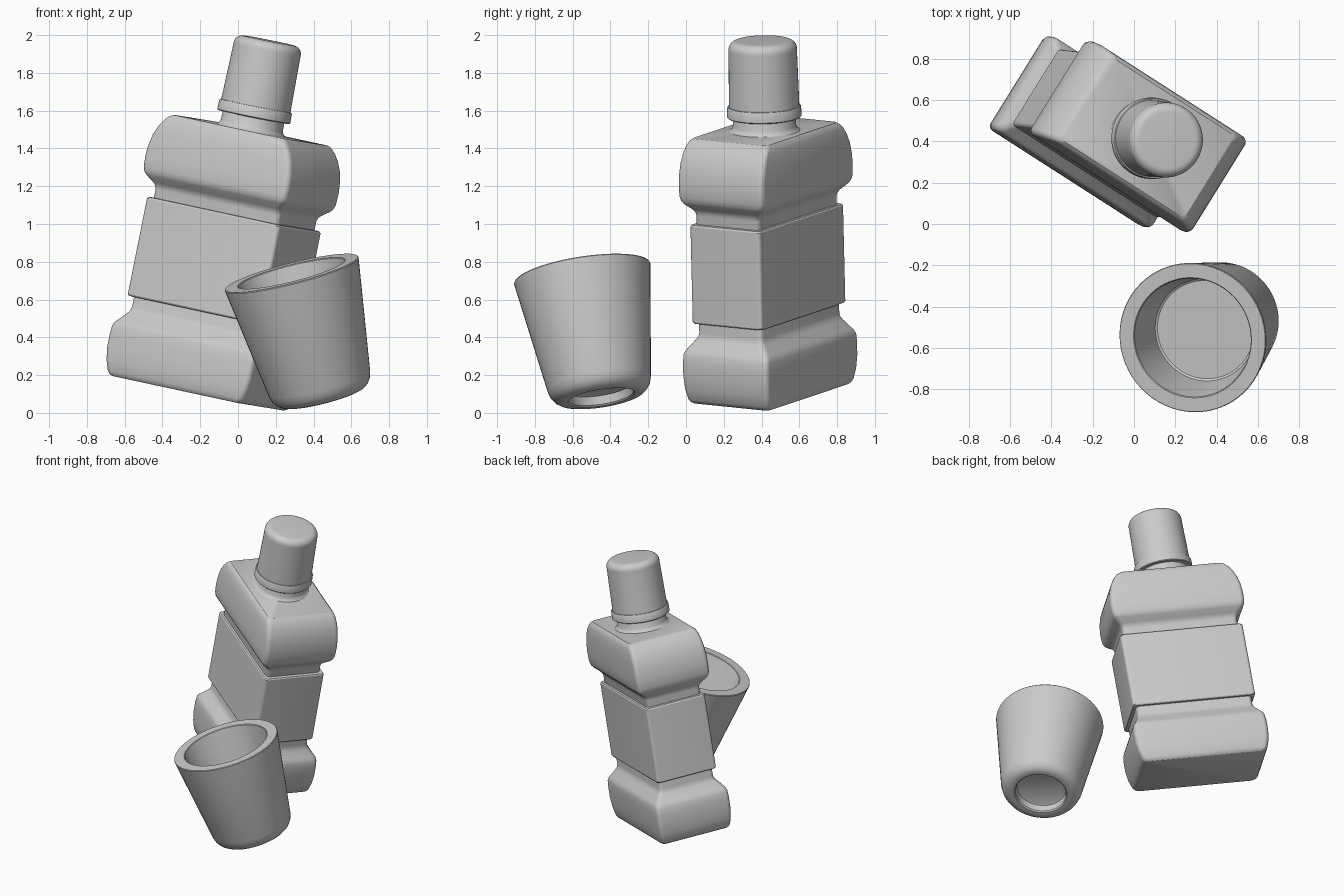
import bpy, bmesh, math
from mathutils import Vector, Matrix

if "Cube" in bpy.data.objects:
    bpy.data.objects.remove(bpy.data.objects["Cube"])


def frame(origin, axis, side):
    """Local frame: z along axis, x close to side."""
    w = Vector(axis).normalized()
    u = Vector(side)
    u = (u - w * u.dot(w)).normalized()
    v = w.cross(u)
    m = Matrix((u, v, w)).transposed().to_4x4()
    m.translation = origin
    return m


def loft(name, rings, matrix, angle=32):
    """Skin a stack of equal-count rings and cap both ends."""
    bm = bmesh.new()
    loops = [[bm.verts.new(p) for p in ring] for ring in rings]
    n = len(loops[0])
    for a, b in zip(loops, loops[1:]):
        for i in range(n):
            j = (i + 1) % n
            bm.faces.new((a[i], a[j], b[j], b[i]))
    bm.faces.new(loops[0][::-1])
    bm.faces.new(loops[-1])
    bmesh.ops.recalc_face_normals(bm, faces=bm.faces)
    me = bpy.data.meshes.new(name)
    bm.to_mesh(me)
    bm.free()
    ob = bpy.data.objects.new(name, me)
    ob.matrix_world = matrix
    bpy.context.collection.objects.link(ob)
    bpy.ops.object.select_all(action='DESELECT')
    ob.select_set(True)
    bpy.context.view_layer.objects.active = ob
    bpy.ops.object.shade_smooth_by_angle(angle=math.radians(angle))
    return ob


def rect_ring(h, a, b, r=0.03, seg=6):
    """Rounded rectangle with half sizes a, b at height h."""
    pts = []
    for k, (sx, sy) in enumerate(((1, 1), (-1, 1), (-1, -1), (1, -1))):
        for i in range(seg + 1):
            t = math.pi / 2 * (k + i / seg)
            pts.append((sx * (a - r) + r * math.cos(t), sy * (b - r) + r * math.sin(t), h))
    return pts


def circle_ring(h, r, n=64):
    return [(r * math.cos(2 * math.pi * i / n), r * math.sin(2 * math.pi * i / n), h) for i in range(n)]


bottle = frame((-0.21, 0.45, 0.104), (0.2, -0.024, 1), (0.84, -0.54, -0.187))
cup = frame((0.283, -0.55, 0.74), (-0.253, -0.155, 1), (1, 0, 0))

# Bottle body: waisted block, (height, half width, half depth)
body = [(0, .41, .24), (.008, .424, .249), (.025, .436, .256), (.08, .452, .264),
        (.15, .461, .268), (.22, .461, .268), (.265, .456, .267), (.285, .448, .261),
        (.30, .436, .25), (.345, .409, .215), (.36, .402, .205), (.38, .40, .20),
        (1.015, .40, .20), (1.035, .404, .206), (1.05, .414, .218), (1.08, .443, .25),
        (1.095, .452, .26), (1.12, .459, .266), (1.18, .461, .268), (1.24, .456, .267),
        (1.30, .442, .265), (1.35, .42, .261), (1.385, .397, .255), (1.408, .375, .248),
        (1.42, .358, .235)]
loft("bottle_body", [rect_ring(*p) for p in body], bottle)

# Label panel around the waist
label = [(.432, .41, .205), (.434, .42, .214), (.442, .425, .219),
         (.958, .425, .219), (.966, .42, .214), (.968, .41, .205)]
loft("label_panel", [rect_ring(*p, r=.02) for p in label], bottle)

# Neck with a flared foot
neck = [(1.40, .19), (1.42, .187), (1.43, .175), (1.445, .167), (1.56, .165)]
loft("bottle_neck", [circle_ring(*p) for p in neck], bottle)

# Tamper ring and cap
ring = [(1.492, .17), (1.492, .192), (1.497, .197), (1.545, .196), (1.552, .192), (1.554, .18)]
loft("cap_ring", [circle_ring(*p) for p in ring], bottle)
cap = [(1.54, .187), (1.85, .181)]
cap += [(1.86 + .045 * math.sin(t), .136 + .045 * math.cos(t))
        for t in (math.pi / 16 * i for i in range(9))]
loft("cap", [circle_ring(*p) for p in cap], bottle)

# Measuring cup: recess under the base, outer wall, rim, inner wall, floor
profile = [(-.63, .155), (-.635, .165), (-.68, .172), (-.688, .18), (-.69, .205),
           (-.684, .228), (-.668, .25), (-.645, .266), (-.61, .277),
           (-.005, .365), (0, .362), (0, .294), (-.004, .29), (-.255, .25), (-.262, .24)]
loft("measuring_cup", [circle_ring(*p) for p in profile], cup)
